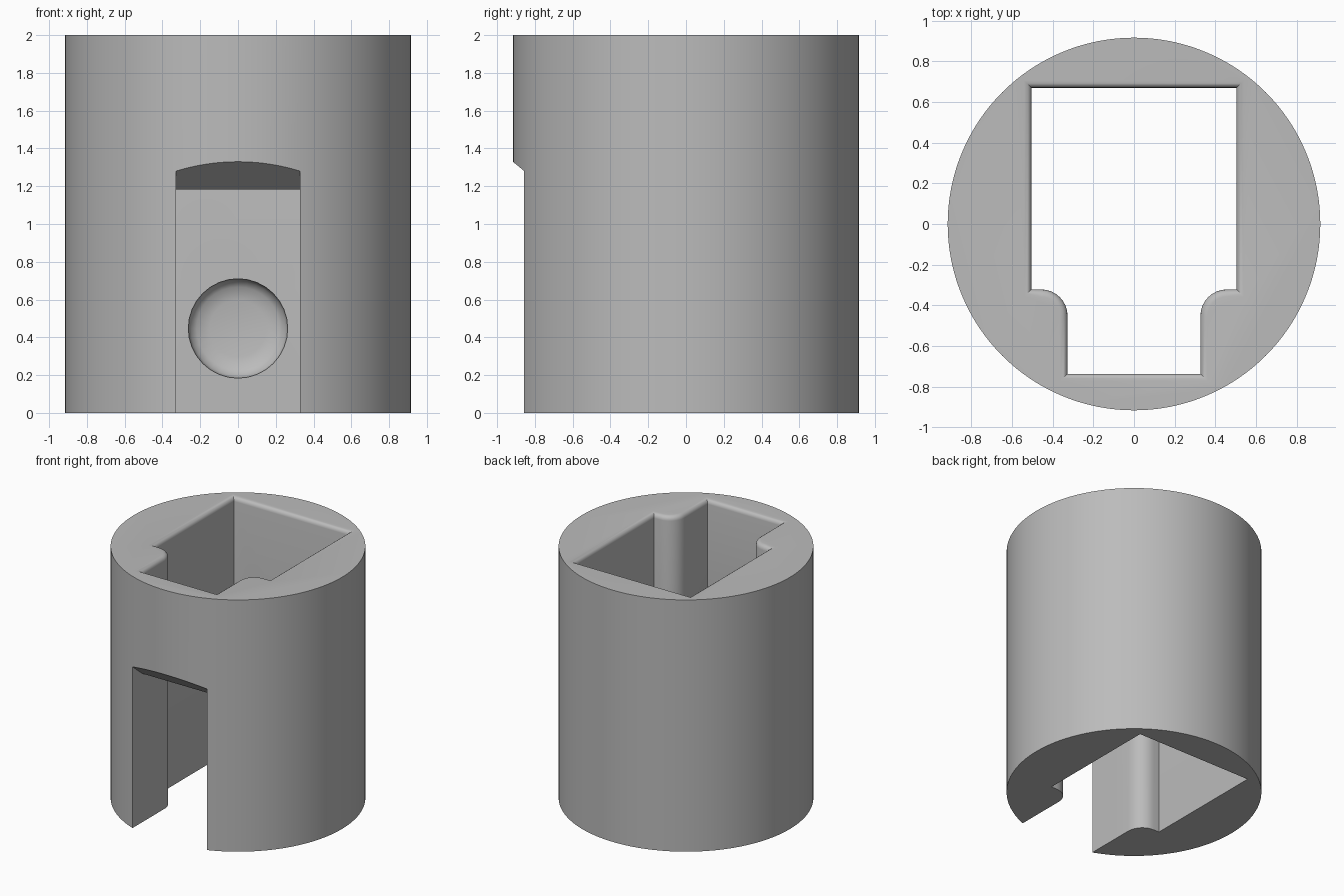
import bpy, bmesh
from math import pi, sin, cos
from mathutils import Vector, Matrix

cube = bpy.data.objects.get("Cube")
if cube:
    bpy.data.objects.remove(cube, do_unlink=True)

grey = bpy.data.materials.new("plain_grey")
grey.use_nodes = True
GREY = (0.5, 0.5, 0.5, 1)
grey.diffuse_color = GREY
grey.node_tree.nodes["Principled BSDF"].inputs["Base Color"].default_value = GREY


def make_object(name, bm):
    bmesh.ops.recalc_face_normals(bm, faces=bm.faces)
    mesh = bpy.data.meshes.new(name)
    bm.to_mesh(mesh)
    bm.free()
    mesh.materials.append(grey)
    ob = bpy.data.objects.new(name, mesh)
    bpy.context.collection.objects.link(ob)
    return ob


def loft(name, rings):
    """Closed solid through matching rings of points."""
    bm = bmesh.new()
    loops = [[bm.verts.new(p) for p in ring] for ring in rings]
    n = len(loops[0])
    for a, b in zip(loops, loops[1:]):
        for i in range(n):
            j = (i + 1) % n
            bm.faces.new((a[i], a[j], b[j], b[i]))
    bm.faces.new(loops[0][::-1])
    bm.faces.new(loops[-1])
    return make_object(name, bm)


def grow(points, d):
    """Offset a counter-clockwise outline outwards with mitred corners."""
    out = []
    for i, p in enumerate(points):
        a = (p - points[i - 1]).normalized()
        b = (points[(i + 1) % len(points)] - p).normalized()
        na, nb = Vector((a.y, -a.x)), Vector((b.y, -b.x))
        out.append(p + (na + nb) * d / (1 + na.dot(nb)))
    return out


# Round body
RADIUS, HEIGHT = 0.917, 2.0
bm = bmesh.new()
bmesh.ops.create_cone(bm, cap_ends=True, segments=128, radius1=RADIUS, radius2=RADIUS,
                      depth=HEIGHT, matrix=Matrix.Translation((0, 0, HEIGHT / 2)))
body = make_object("slotted_sleeve", bm)

# Keyhole-shaped bore: wide rear, narrow front, rounded shoulders
FILLET = 0.13
half = [Vector((0.327, -0.737))]
for k in range(9):
    t = pi - k * pi / 16
    half.append(Vector((0.327 + FILLET + FILLET * cos(t), -0.322 - FILLET + FILLET * sin(t))))
half += [Vector((0.505, -0.322)), Vector((0.505, 0.67))]
outline = half + [Vector((-p.x, p.y)) for p in reversed(half)]

# The bore flares into a small rounded rim at the top
RIM = 0.035
levels = [(-0.1, 0)]
for k in range(5):
    t = k * pi / 8
    levels.append((HEIGHT - RIM + RIM * sin(t), RIM * (1 - cos(t))))
levels.append((HEIGHT + 0.1, RIM))
bore = loft("bore_cutter", [[(p.x, p.y, z) for p in grow(outline, d)] for z, d in levels])

# Front slot with a sloping ceiling
side = [(-1.1, -0.1), (-0.6, -0.1), (-0.6, 1.07), (-1.1, 1.48)]
slot = loft("slot_cutter", [[(x, y, z) for y, z in side] for x in (-0.327, 0.327)])

# Shallow round pocket in the rear wall
pocket_rings = [(0.6, 0.263), (0.68, 0.263), (0.71, 0.25), (0.735, 0.22), (0.75, 0.15)]
pocket = loft("pocket_cutter", [
    [(r * cos(k * pi / 16), y, 0.447 + r * sin(k * pi / 16)) for k in range(32)]
    for y, r in pocket_rings])

# Cut the openings out of the body
bpy.context.view_layer.objects.active = body
for cutter in (bore, slot, pocket):
    mod = body.modifiers.new("cut", "BOOLEAN")
    mod.operation = "DIFFERENCE"
    mod.solver = "EXACT"
    mod.object = cutter
    bpy.ops.object.modifier_apply(modifier=mod.name)
    bpy.data.objects.remove(cutter, do_unlink=True)

bpy.ops.object.select_all(action="DESELECT")
body.select_set(True)
bpy.ops.object.shade_smooth_by_angle(angle=pi / 6)
